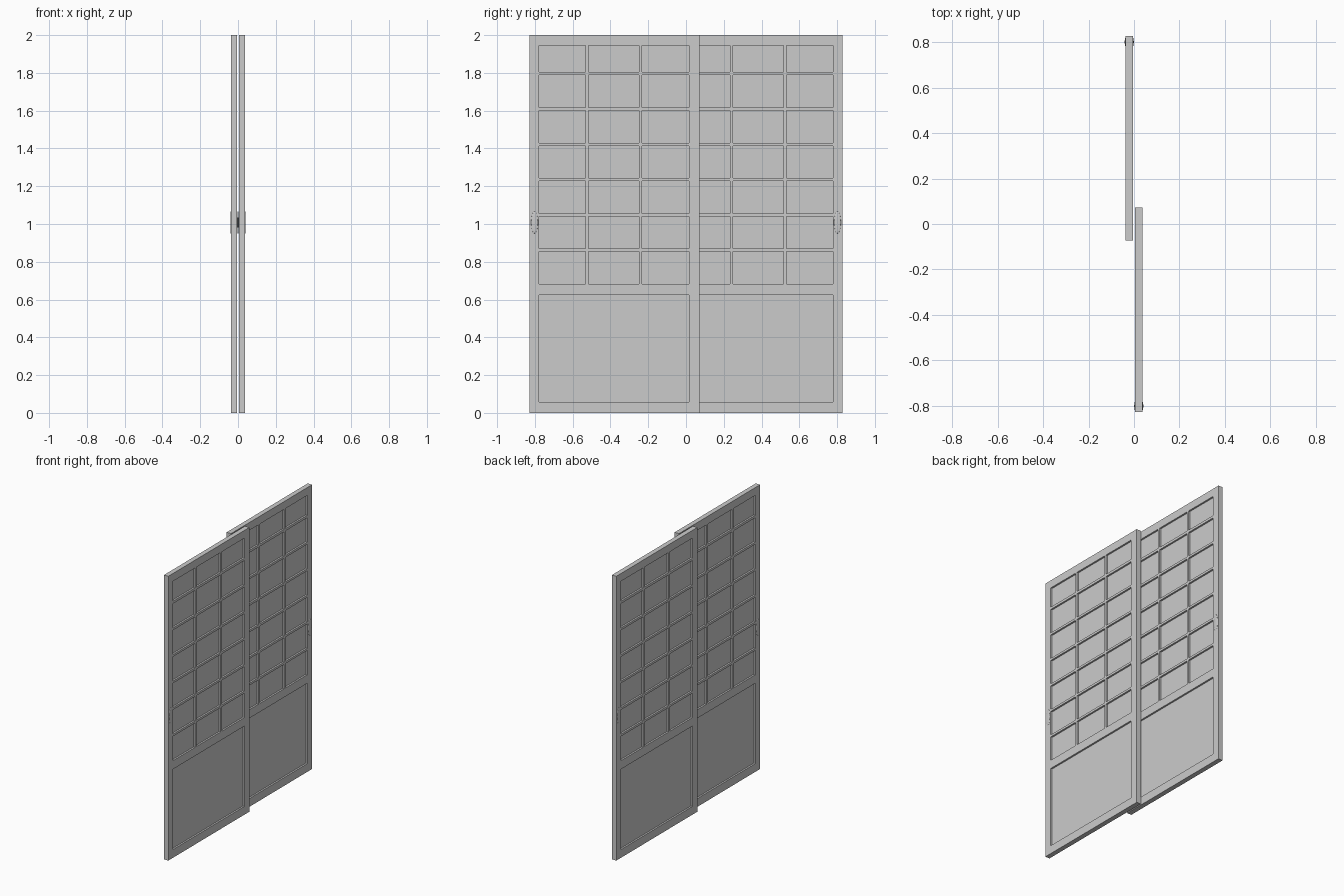
import bpy
import bmesh
import math
from mathutils import Matrix

cube = bpy.data.objects.get("Cube")
if cube:
    bpy.data.objects.remove(cube, do_unlink=True)

grey = bpy.data.materials.new("plain grey")
tone = (0.6, 0.6, 0.6, 1)
grey.diffuse_color = tone
grey.use_nodes = True
grey.node_tree.nodes["Principled BSDF"].inputs["Base Color"].default_value = tone

# Panel layout: outer edges, pane columns and pane rows
Y0, Y1, HEIGHT = -0.829, 0.072, 2.0
X0, X1 = 0.004, 0.038
DEPTH = 0.012
COLUMNS = [(-0.777, -0.533), (-0.517, -0.248), (-0.232, 0.017)]
ROWS = [(0.683 + 0.1867 * i, 0.854 + 0.1867 * i) for i in range(6)] + [(1.805, 1.945)]
LOWER = (0.058, 0.623)


def add_box(bm, xs, ys, zs):
    size = [b - a for a, b in (xs, ys, zs)]
    mid = [(a + b) / 2 for a, b in (xs, ys, zs)]
    bmesh.ops.create_cube(bm, size=1, matrix=Matrix.Translation(mid) @ Matrix.Diagonal((*size, 1)))


def make_object(name, bm, turned):
    if turned:
        bm.transform(Matrix.Rotation(math.pi, 4, "Z"))
    mesh = bpy.data.meshes.new(name)
    bm.to_mesh(mesh)
    bm.free()
    mesh.materials.append(grey)
    obj = bpy.data.objects.new(name, mesh)
    bpy.context.collection.objects.link(obj)
    return obj


def make_panel(side, turned):
    xs = (X0, X1)
    left, right = COLUMNS[0][0], COLUMNS[-1][1]
    bottom, top = ROWS[0][0], ROWS[-1][1]

    # Outer frame: stiles and rails
    bm = bmesh.new()
    for ys in ((Y0, left), (right, Y1)):
        add_box(bm, xs, ys, (0, HEIGHT))
    for zs in ((0, LOWER[0]), (LOWER[1], bottom), (top, HEIGHT)):
        add_box(bm, xs, (left, right), zs)
    make_object(side + "_frame", bm, turned)

    # Glazing bars: full-width horizontals, short uprights between them
    bm = bmesh.new()
    for low, high in zip(ROWS, ROWS[1:]):
        add_box(bm, xs, (left, right), (low[1], high[0]))
    for a, b in zip(COLUMNS, COLUMNS[1:]):
        for row in ROWS:
            add_box(bm, xs, (a[1], b[0]), row)
    make_object(side + "_glazing_bars", bm, turned)

    # Thin sheets set back from both faces
    inner = (X0 + DEPTH, X1 - DEPTH)
    for name, zs in (("_paper_sheet", (bottom, top)), ("_lower_board", LOWER)):
        bm = bmesh.new()
        add_box(bm, inner, (left, right), zs)
        make_object(side + name, bm, turned)

    # Shallow domed finger pulls on both faces
    bm = bmesh.new()
    for x in xs:
        place = Matrix.Translation((x, -0.802, 1.008)) @ Matrix.Diagonal((0.003, 0.018, 0.058, 1))
        bmesh.ops.create_uvsphere(bm, u_segments=24, v_segments=12, radius=1, matrix=place)
    for face in bm.faces:
        face.smooth = True
    make_object(side + "_finger_pulls", bm, turned)


make_panel("left_panel", False)
make_panel("right_panel", True)
